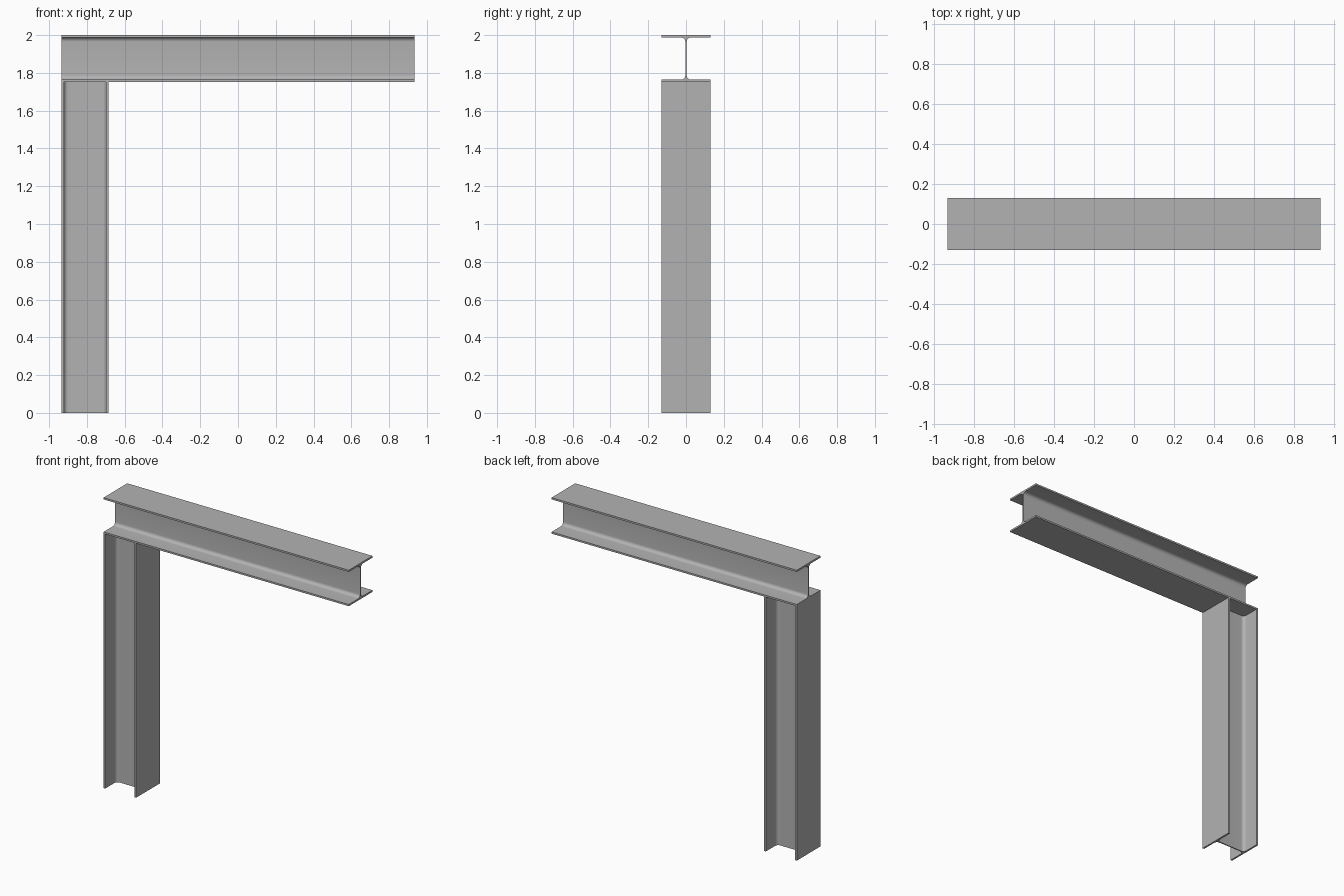
import bpy
import math
from mathutils import Matrix, Vector

cube = bpy.data.objects.get("Cube")
if cube:
    bpy.data.objects.remove(cube, do_unlink=True)

HEIGHT, WIDTH = 0.248, 0.258       # section size
FLANGE, WEB, FILLET = 0.012, 0.0075, 0.023
SPAN = 1.868                       # beam length
STEPS = 8

# Galvanised grey steel
steel = bpy.data.materials.new("grey steel")
steel.use_nodes = True
grey = (0.45, 0.45, 0.45, 1)
steel.diffuse_color = grey
steel.node_tree.nodes["Principled BSDF"].inputs["Base Color"].default_value = grey


def section():
    """Rolled I section outline, width along x and height along y."""
    top, under = HEIGHT / 2, HEIGHT / 2 - FLANGE
    cx, cy = WEB / 2 + FILLET, under - FILLET
    quarter = [(WIDTH / 2, top), (WIDTH / 2, under)]
    for i in range(STEPS + 1):
        a = math.pi / 2 * (1 + i / STEPS)
        quarter.append((cx + FILLET * math.cos(a), cy + FILLET * math.sin(a)))
    right = quarter + [(x, -y) for x, y in reversed(quarter)]
    return right + [(-x, -y) for x, y in right]


def i_beam(name, length, axes, start):
    """Extrude the section; axes are the width, height and length directions."""
    turn = Matrix([Vector(a) for a in axes]).transposed()
    outline = section()
    n = len(outline)
    verts = [turn @ Vector((x, y, z)) + Vector(start)
             for z in (0, length) for x, y in outline]
    faces = [(i, (i + 1) % n, n + (i + 1) % n, n + i) for i in range(n)]
    faces += [tuple(range(n)), tuple(range(2 * n - 1, n - 1, -1))]
    mesh = bpy.data.meshes.new(name)
    mesh.from_pydata(verts, [], faces)
    # The outline runs clockwise, so the faces already point outwards
    mesh.materials.append(steel)
    obj = bpy.data.objects.new(name, mesh)
    bpy.context.collection.objects.link(obj)
    bpy.ops.object.select_all(action="DESELECT")
    obj.select_set(True)
    bpy.context.view_layer.objects.active = obj
    bpy.ops.object.mode_set(mode="EDIT")
    bpy.ops.mesh.select_all(action="SELECT")
    bpy.ops.mesh.normals_make_consistent(inside=False)
    bpy.ops.object.mode_set(mode="OBJECT")
    bpy.ops.object.shade_smooth_by_angle(angle=math.radians(30))
    return obj


# Horizontal beam with a web standing upright
i_beam("top_beam", SPAN, [(0, 1, 0), (0, 0, 1), (1, 0, 0)],
       (-SPAN / 2, 0, 2 - HEIGHT / 2))

# Post under the right end, flanges facing along the beam
i_beam("support_post", 2 - HEIGHT, [(0, 1, 0), (1, 0, 0), (0, 0, 1)],
       (-SPAN / 2 + HEIGHT / 2, 0, 0))
